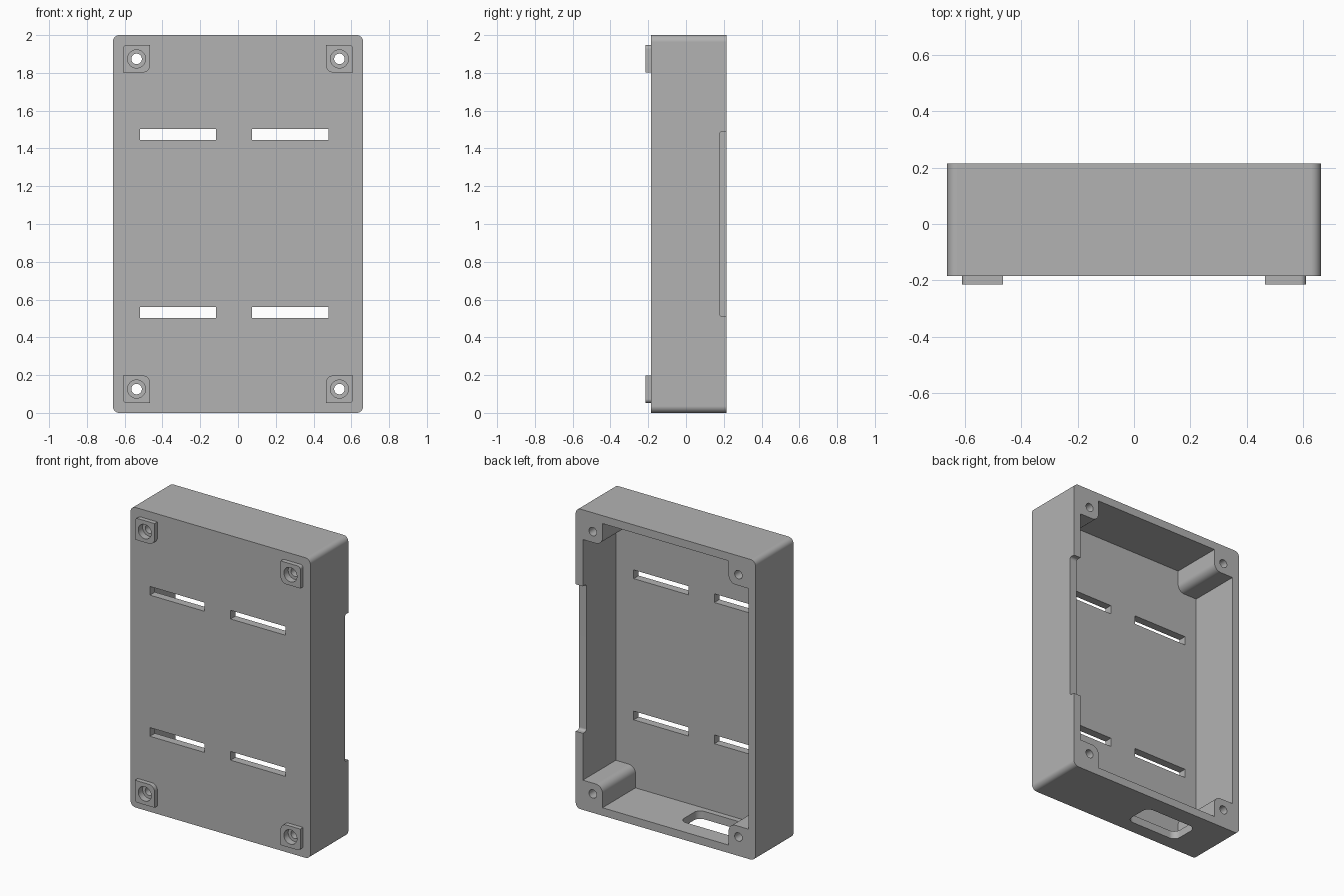
import bpy, bmesh, math
from mathutils import Vector

if "Cube" in bpy.data.objects:
    bpy.data.objects.remove(bpy.data.objects["Cube"])

grey = bpy.data.materials.new("plain grey")
grey.use_nodes = True
grey.diffuse_color = (0.45, 0.45, 0.45, 1)
grey.node_tree.nodes["Principled BSDF"].inputs["Base Color"].default_value = grey.diffuse_color

HALF_W, HEIGHT, WALL, BOSS = 0.663, 2.0, 0.053, 0.198
FRONT, BACK, FOOT_FRONT = -0.185, 0.215, -0.215
HOLE = 0.126          # screw centre, in from each outer edge
MID = HEIGHT / 2


def rounded(corners, steps=8):
    """Outline from right-angled (a, b, radius) corners."""
    out = []
    for i, (a, b, r) in enumerate(corners):
        p = Vector((a, b))
        if not r:
            out.append(p)
            continue
        d1 = (Vector(corners[i - 1][:2]) - p).normalized()
        d2 = (Vector(corners[(i + 1) % len(corners)][:2]) - p).normalized()
        for k in range(steps + 1):
            t = math.pi / 2 * k / steps
            out.append(p + r * (d1 * (1 - math.sin(t)) + d2 * (1 - math.cos(t))))
    return out


def box_outline(a0, a1, b0, b1, r=0):
    return rounded([(a0, b0, r), (a1, b0, r), (a1, b1, r), (a0, b1, r)])


def circle(a, b, r, n=32):
    return [(a + r * math.cos(math.tau * k / n), b + r * math.sin(math.tau * k / n)) for k in range(n)]


def prism(name, outline, lo, hi, axis="y"):
    place = {"x": lambda a, b: (lo, a, b), "y": lambda a, b: (a, lo, b), "z": lambda a, b: (a, b, lo)}[axis]
    bm = bmesh.new()
    face = bm.faces.new([bm.verts.new(place(*p)) for p in outline])
    ext = bmesh.ops.extrude_face_region(bm, geom=[face])
    shift = Vector([hi - lo if c == axis else 0 for c in "xyz"])
    bmesh.ops.translate(bm, vec=shift, verts=[v for v in ext["geom"] if isinstance(v, bmesh.types.BMVert)])
    bmesh.ops.recalc_face_normals(bm, faces=bm.faces)
    mesh = bpy.data.meshes.new(name)
    bm.to_mesh(mesh)
    bm.free()
    mesh.materials.append(grey)
    obj = bpy.data.objects.new(name, mesh)
    bpy.context.collection.objects.link(obj)
    return obj


def select(obj):
    bpy.ops.object.select_all(action="DESELECT")
    obj.select_set(True)
    bpy.context.view_layer.objects.active = obj


def cut(targets, cutter):
    for obj in targets:
        select(obj)
        mod = obj.modifiers.new("cut", "BOOLEAN")
        mod.operation, mod.solver, mod.object = "DIFFERENCE", "EXACT", cutter
        bpy.ops.object.modifier_apply(modifier=mod.name)
    bpy.data.objects.remove(cutter)


# Tray body
case = prism("case_body", box_outline(-HALF_W, HALF_W, 0, HEIGHT, 0.036), FRONT, BACK)

# Cavity, leaving a screw boss in every corner
wx, wz = HALF_W - WALL, MID - WALL
bx, bz = HALF_W - BOSS, MID - BOSS
quarter = [(wx, bz, 0), (bx, bz, 0.05), (bx, wz, 0)]
cross = []
for sx, sz in ((1, 1), (-1, 1), (-1, -1), (1, -1)):
    pts = quarter if sx * sz > 0 else quarter[::-1]
    cross += [(sx * a, MID + sz * b, r) for a, b, r in pts]
cut([case], prism("cavity", rounded(cross), FRONT + WALL, BACK + 0.1))

# Strap slots through the front plate
for x0 in (-0.52, 0.075):
    for z0 in (0.503, 1.444):
        cut([case], prism("slot", box_outline(x0, x0 + 0.403, z0, z0 + 0.058), FRONT - 0.1, FRONT + 0.1))

# Shallow notch in the rim of the left wall
cut([case], prism("notch", box_outline(0.178, 0.3, 0.51, 1.49, 0.016), HALF_W - 0.1, HALF_W + 0.1, "x"))

# Connector opening in the bottom wall
cut([case], prism("opening", box_outline(-0.41, -0.025, -0.095, 0.1, 0.045), -0.1, 0.1, "z"))

# Corner feet with counterbored screw holes running through the bosses
parts = [case]
for sx, side in ((1, "left"), (-1, "right")):
    for sz, level in ((1, "upper"), (-1, "lower")):
        shape = [(wx, wz, 0.02), (wx, bz, 0), (bx, bz, 0.04), (bx, wz, 0)]
        foot = prism(f"{level}_{side}_foot",
                     rounded([(sx * a, MID + sz * b, r) for a, b, r in shape]), FOOT_FRONT, FRONT)
        cx, cz = sx * (HALF_W - HOLE), MID + sz * (MID - HOLE)
        cut([case, foot], prism("bore", circle(cx, cz, 0.028), -0.5, 0.5))
        cut([case, foot], prism("counterbore", circle(cx, cz, 0.048), -0.5, FOOT_FRONT + 0.045))
        parts.append(foot)

# Smooth rounds, crisp edges, flat large faces
for obj in parts:
    select(obj)
    bpy.ops.object.shade_smooth_by_angle(angle=math.radians(30))
    obj.modifiers.new("weighted", "WEIGHTED_NORMAL").keep_sharp = True
